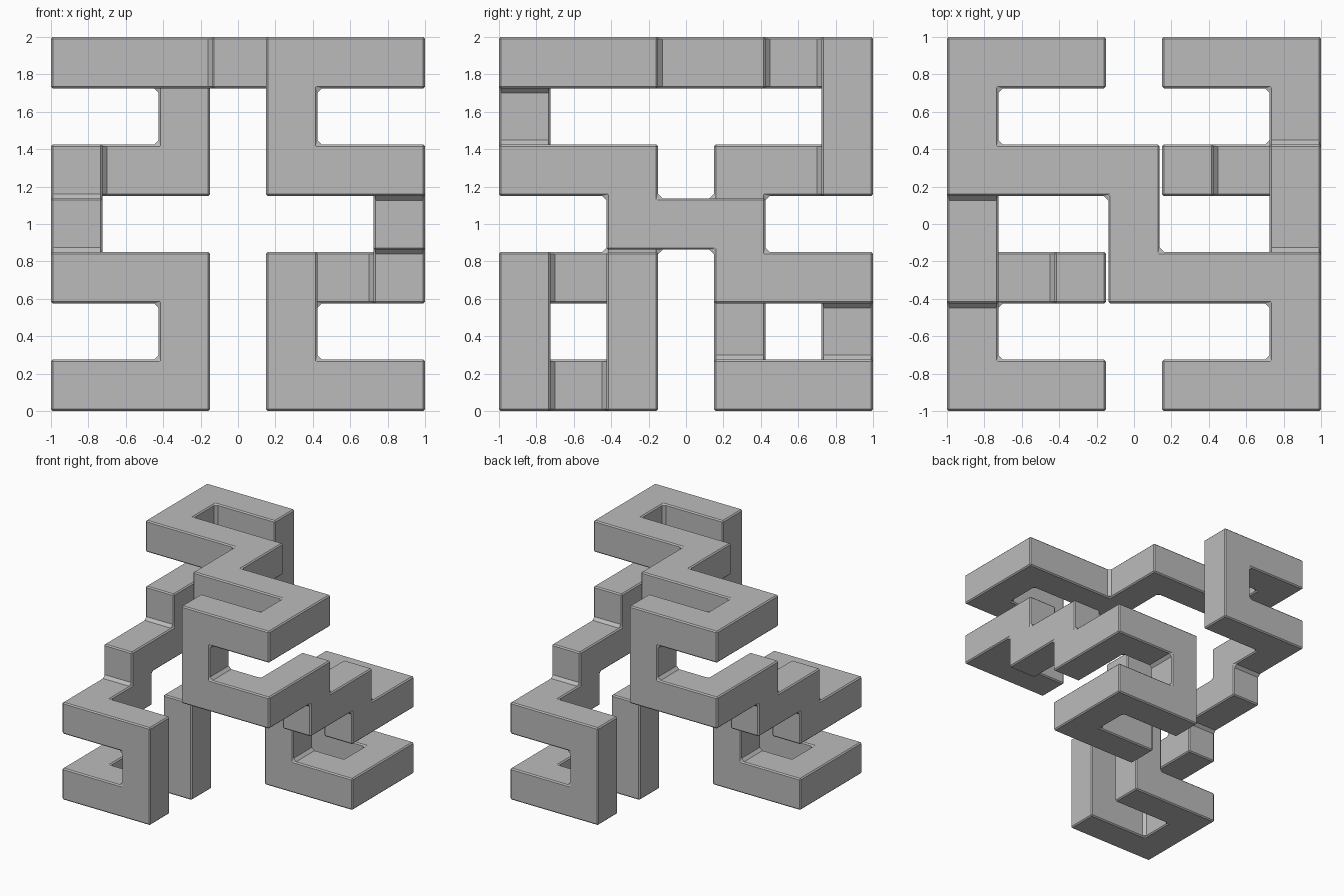
import bpy
import bmesh
from mathutils import Vector

cube = bpy.data.objects.get("Cube")
if cube:
    bpy.data.objects.remove(cube, do_unlink=True)

THICK = 0.275                    # bar thickness
PITCH = (2 - THICK) / 6          # spacing of the seven lattice positions
CONCAVE, CONVEX = 0.024, 0.01    # chamfer widths

# Corner cells of one half of the winding bar
half = [(2, 2, 2), (2, 2, 0), (0, 2, 0), (0, 0, 0), (2, 0, 0), (2, 0, 2),
        (0, 0, 2), (0, 2, 2), (0, 2, 3), (0, 4, 3), (0, 4, 4), (0, 6, 4),
        (2, 6, 4), (2, 6, 6), (0, 6, 6), (0, 4, 6), (3, 4, 6)]
# The other half is the same path turned half way round the vertical axis
path = half + [(6 - x, 6 - y, z) for x, y, z in reversed(half)]


def centre(cell):
    x, y, z = cell
    return Vector(((x - 3) * PITCH, (y - 3) * PITCH, z * PITCH + THICK / 2))


def axis_and_sign(a, b):
    for axis in range(3):
        if a[axis] != b[axis]:
            return axis, (1 if b[axis] > a[axis] else -1)


def ring(axis, sign):
    """Four corner keys around one side of a cell, in order."""
    keys = []
    for u, v in ((-1, -1), (1, -1), (1, 1), (-1, 1)):
        key = [u, v]
        key.insert(axis, sign)
        keys.append(tuple(key))
    return keys


# Corner blocks, with open sides where the bar continues
bm = bmesh.new()
blocks = []
for i, cell in enumerate(path):
    signs = [(a, b, c) for a in (-1, 1) for b in (-1, 1) for c in (-1, 1)]
    verts = {s: bm.verts.new(centre(cell) + Vector(s) * THICK / 2) for s in signs}
    blocks.append(verts)
    open_sides = [axis_and_sign(cell, path[j]) for j in (i - 1, i + 1) if 0 <= j < len(path)]
    for axis in range(3):
        for sign in (-1, 1):
            if (axis, sign) not in open_sides:
                bm.faces.new([verts[k] for k in ring(axis, sign)])

# Straight bars between the corner blocks
for i in range(len(path) - 1):
    axis, sign = axis_and_sign(path[i], path[i + 1])
    near = [blocks[i][k] for k in ring(axis, sign)]
    far = [blocks[i + 1][k] for k in ring(axis, -sign)]
    for k in range(4):
        n = (k + 1) % 4
        bm.faces.new((near[k], near[n], far[n], far[k]))

bmesh.ops.recalc_face_normals(bm, faces=bm.faces)
bmesh.ops.dissolve_limit(bm, angle_limit=0.01, verts=bm.verts, edges=bm.edges)

# Wide chamfers inside the bends, narrow ones on the outer edges
weight = bm.edges.layers.float.new("bevel_weight_edge")
for edge in bm.edges:
    edge[weight] = CONVEX / CONCAVE if edge.is_convex else 1.0

mesh = bpy.data.meshes.new("winding_bar")
bm.to_mesh(mesh)
bm.free()
bar = bpy.data.objects.new("winding_bar", mesh)
bpy.context.collection.objects.link(bar)

bevel = bar.modifiers.new("chamfer", "BEVEL")
bevel.limit_method = "WEIGHT"
bevel.width = CONCAVE
bevel.segments = 1

# Plain grey
grey = bpy.data.materials.new("plain_grey")
grey.use_nodes = True
colour = (0.5, 0.5, 0.5, 1)
grey.diffuse_color = colour
grey.node_tree.nodes["Principled BSDF"].inputs["Base Color"].default_value = colour
mesh.materials.append(grey)
